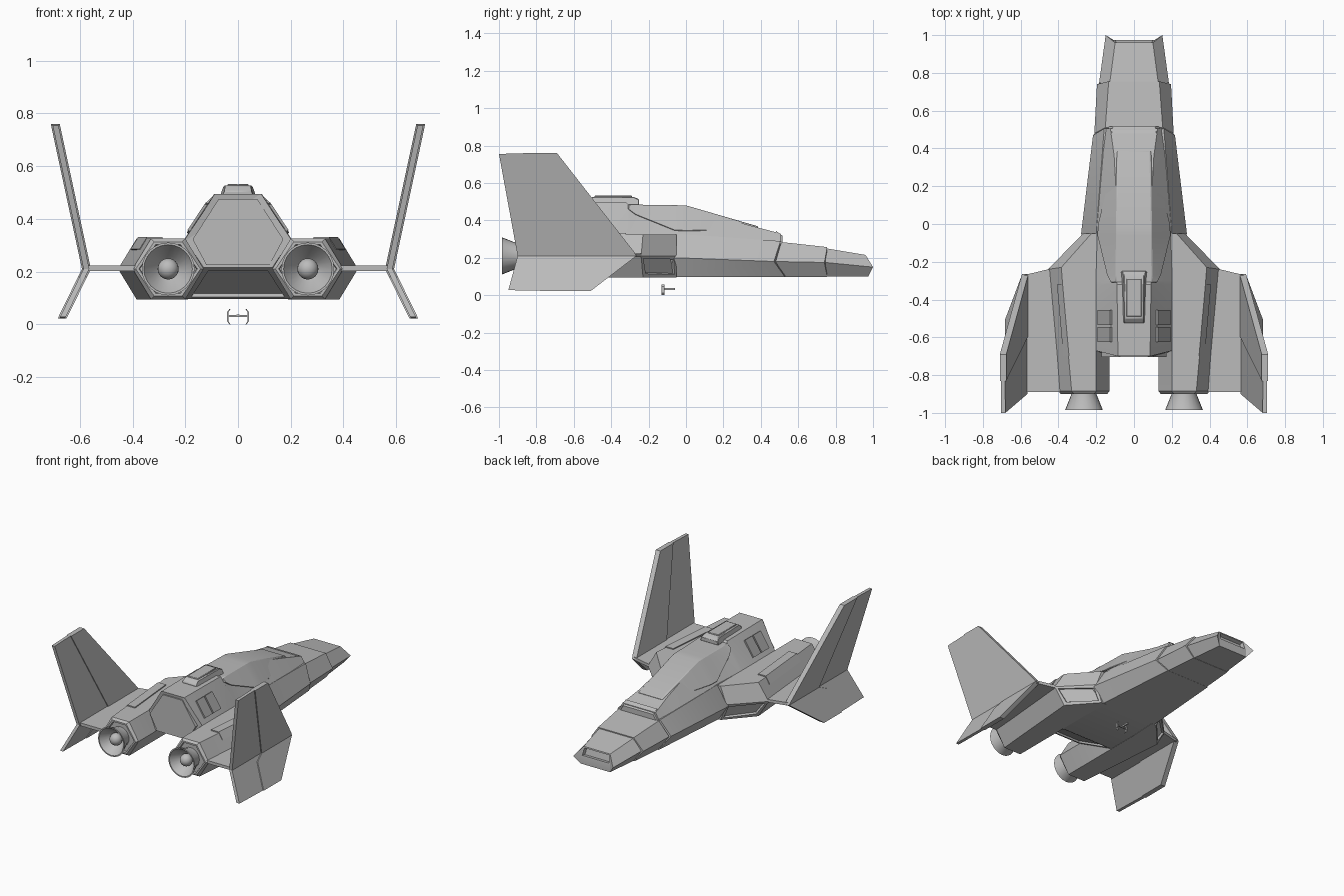
import bpy, bmesh, math
from mathutils import Vector

if "Cube" in bpy.data.objects:
    bpy.data.objects.remove(bpy.data.objects["Cube"], do_unlink=True)


def material(name, v):
    m = bpy.data.materials.new(name)
    m.use_nodes = True
    col = (v, v, v, 1)
    m.diffuse_color = col
    m.node_tree.nodes["Principled BSDF"].inputs["Base Color"].default_value = col
    return m


GREY = material("hull grey", 0.5)
DARK = material("panel grey", 0.4)


def finish(bm, name, mat=GREY, mirror=False, bevel=0):
    bmesh.ops.recalc_face_normals(bm, faces=bm.faces)
    me = bpy.data.meshes.new(name)
    bm.to_mesh(me)
    bm.free()
    me.materials.append(mat)
    ob = bpy.data.objects.new(name, me)
    bpy.context.collection.objects.link(ob)
    bpy.ops.object.select_all(action="DESELECT")
    ob.select_set(True)
    bpy.context.view_layer.objects.active = ob
    bpy.ops.object.shade_smooth_by_angle(angle=math.radians(28))
    if bevel:
        b = ob.modifiers.new("Bevel", "BEVEL")
        b.width, b.segments = bevel, 1
    if mirror:
        ob.modifiers.new("Mirror", "MIRROR")
    return ob


def loft(rings, front_cap=True):
    """Skin between rings of equal length; returns mesh, vertex rings, face rows."""
    bm = bmesh.new()
    vs = [[bm.verts.new(p) for p in r] for r in rings]
    n, rows = len(vs[0]), []
    for a, b in zip(vs, vs[1:]):
        rows.append([bm.faces.new((a[i], a[(i + 1) % n], b[(i + 1) % n], b[i])) for i in range(n)])
    if front_cap:
        bm.faces.new(vs[0])
    back = bm.faces.new(vs[-1])
    return bm, vs, rows, back


def inset(bm, face, width, depth):
    bmesh.ops.recalc_face_normals(bm, faces=bm.faces)
    bmesh.ops.inset_individual(bm, faces=[face], thickness=width, depth=0)
    bmesh.ops.inset_individual(bm, faces=[face], thickness=0.004, depth=-depth)


def hexring(top, mid, bot):
    """Symmetric hexagon from three (half width, y, z) rows."""
    r = [Vector(p) for p in (top, mid, bot)]
    flip = [Vector((-p.x, p.y, p.z)) for p in r]
    return [flip[0], r[0], r[1], r[2], flip[2], flip[1]]


def prism(points, centre, thick):
    """Plate with a (y, z) outline, its x given by centre(z)."""
    sides = [[(centre(z) + s * thick / 2, y, z) for y, z in points] for s in (-1, 1)]
    return loft(sides)[0]


def box(name, x, y, z, **kw):
    bm = loft([[(x[0], v, z[0]), (x[1], v, z[0]), (x[1], v, z[1]), (x[0], v, z[1])] for v in y])[0]
    return finish(bm, name, **kw)


# Nose with a recessed mouth
bm, vs, rows, _ = loft([
    hexring((.10, .96, .215), (.15, 1, .15), (.11, .975, .10)),
    hexring((.128, .75, .25), (.185, .745, .175), (.135, .75, .10))], front_cap=False)
tl, tr, mr, br, bl, ml = vs[0]
pr, pl = bm.verts.new((.11, .975, .15)), bm.verts.new((-.11, .975, .15))
mouth = bm.faces.new((tl, tr, pr, pl))
for f in ((pl, pr, br, bl), (tr, mr, pr), (mr, br, pr), (tl, pl, ml), (ml, pl, bl)):
    bm.faces.new(f)
inset(bm, mouth, .012, .025)
finish(bm, "nose")

# Forward hull
finish(loft([
    hexring((.134, .755, .257), (.196, .74, .175), (.14, .755, .098)),
    hexring((.152, .51, .284), (.21, .48, .18), (.16, .525, .098))])[0], "forward_hull")

# Main hull with the undercut tail
bm, vs, rows, _ = loft([
    hexring((.158, .505, .289), (.217, .47, .18), (.165, .53, .096)),
    hexring((.20, -.05, .328), (.28, -.05, .20), (.21, -.05, .096)),
    hexring((.20, -.46, .322), (.20, -.46, .20), (.20, -.46, .096)),
    hexring((.20, -.67, .32), (.165, -.68, .268), (.13, -.70, .215))])
inset(bm, rows[2][3], .03, .012)
finish(bm, "main_hull")


# Upper hull and tail panel
def upper(y, low, zl, high, zh, back=0):
    return [(-low, y + back, zl), (low, y + back, zl), (high, y, zh), (-high, y, zh)]


finish(loft([
    upper(.505, .152, .28, .125, .33),
    upper(.36, .168, .295, .105, .368),
    upper(-.01, .20, .32, .085, .47),
    upper(-.30, .205, .32, .09, .475),
    upper(-.32, .205, .32, .09, .495),
    upper(-.70, .205, .318, .085, .495, .03)])[0], "upper_hull")
bm = bmesh.new()
bm.faces.new([bm.verts.new(p) for p in hexring(
    (.088, -.70, .495), (.20, -.67, .32), (.13, -.70, .215))])
bm.verts.ensure_lookup_table()
finish(bm, "tail_wall")
panel = [hexring((.073, y, .476), (.172, y, .322), (.12, y, .225)) for y in (-.66, -.705)]
finish(loft(panel)[0], "tail_panel")

# Canopy
finish(loft([
    upper(.385, .10, .35, .085, .368),
    upper(.0, .192, .343, .093, .48),
    upper(-.06, .196, .345, .093, .481),
    upper(-.27, .145, .43, .096, .484),
    upper(-.31, .125, .46, .098, .484)])[0], "canopy", bevel=.004)

# Brow step in front of the canopy
finish(loft([upper(.515, .135, .28, .112, .318),
             upper(.48, .14, .30, .118, .345)])[0], "brow")

# Dorsal housing
finish(loft([
    upper(-.25, .07, .482, .06, .512),
    upper(-.28, .066, .482, .054, .526),
    upper(-.50, .06, .482, .048, .526),
    upper(-.525, .06, .482, .05, .505)])[0], "dorsal_housing", bevel=.004)
box("dorsal_vent", (-.04, .04), (-.29, -.49), (.52, .532), bevel=.003)

# Flank vents on the sloping sides
for y in (-.455, -.545):
    rings = [[(.183, v, .352), (.192, v, .357), (.126, v, .457), (.117, v, .452)]
             for v in (y, y - .08)]
    finish(loft(rings)[0], "flank_vent", mat=DARK, mirror=True)


# Engine nacelles
def nacelle(y, inner, top_in, top_out, mid, front=0, s=0):
    hi, lo = .325 - s, .095 + s
    return [(top_in + s, y, hi), (top_out - s, y, hi), (mid - s, y + front, .21),
            (top_out - s, y, lo), (top_in + s, y, lo), (inner + s, y, .21)]


bm, vs, rows, back = loft([
    nacelle(-.05, .17, .19, .225, .27),
    nacelle(-.23, .15, .20, .385, .455, -.01),
    nacelle(-.72, .13, .20, .345, .412),
    nacelle(-.885, .13, .20, .33, .40),
    nacelle(-.90, .13, .20, .33, .40, 0, .012)])
inset(bm, rows[0][2], .025, .014)
inset(bm, back, .012, .012)
finish(bm, "nacelle", mirror=True)

# Raised strip along each nacelle shoulder
strip = [(.32, .318), (.32, .332), (.378, .332), (.408, .285), (.39, .275)]
finish(loft([[(x - dx, y, z) for x, z in strip] for y, dx in ((-.32, 0), (-.70, .034))])[0],
       "nacelle_strip", mirror=True)

# Engine bells, lathed around the thrust axis
profile = [(.066, -.87), (.066, -.90), (.10, -.985), (.092, -.985), (.05, -.92), (.03, -.90)]
rings = [[(.265 + r * math.cos(a), y, .21 + r * math.sin(a))
          for a in (math.tau * i / 24 for i in range(24))] for r, y in profile]
finish(loft(rings)[0], "engine_bell", mirror=True)
bm = bmesh.new()
bmesh.ops.create_uvsphere(bm, u_segments=20, v_segments=12, radius=.04)
bmesh.ops.translate(bm, verts=bm.verts, vec=(.265, -.935, .21))
finish(bm, "engine_core", mirror=True)

# Wings
plan = [(.36, -.20), (.455, -.24), (.58, -.27), (.575, -.89), (.36, -.89)]
finish(loft([[(x, y, z) for x, y in plan] for z in (.203, .223)])[0], "wing", mirror=True)


# Canted fins with thinner trailing flaps
def up(z):
    return .575 + (z - .21) * .215


def down(z):
    return .575 + (.21 - z) * .49


hinge_up = [(-.83, .76), (-.59, .21)]
hinge_down = [(-.59, .21), (-.655, .18), (-.70, .022)]
finish(prism([(-.265, .21), (-.28, .235), (-.69, .76)] + hinge_up, up, .034),
       "upper_fin", mirror=True)
finish(prism(hinge_up[::-1] + [(-1, .755), (-.90, .21)], up, .022),
       "upper_flap", mirror=True)
finish(prism(hinge_down + [(-.51, .022), (-.265, .21)], down, .034),
       "lower_fin", mirror=True)
finish(prism(hinge_down + [(-.95, .027), (-.90, .21)], down, .022),
       "lower_flap", mirror=True)

# Small gun mount under the belly
box("mount_bar", (-.038, .038), (-.125, -.115), (.027, .035))
box("mount_barrel", (-.005, .005), (-.125, -.06), (.027, .037))
bracket = [(.028, 0), (.036, .012), (.036, .046), (.028, .058), (.033, .058),
           (.042, .046), (.042, .012), (.033, 0)]
finish(loft([[(x, y, z) for x, z in bracket] for y in (-.13, -.115)])[0],
       "mount_bracket", mirror=True)
